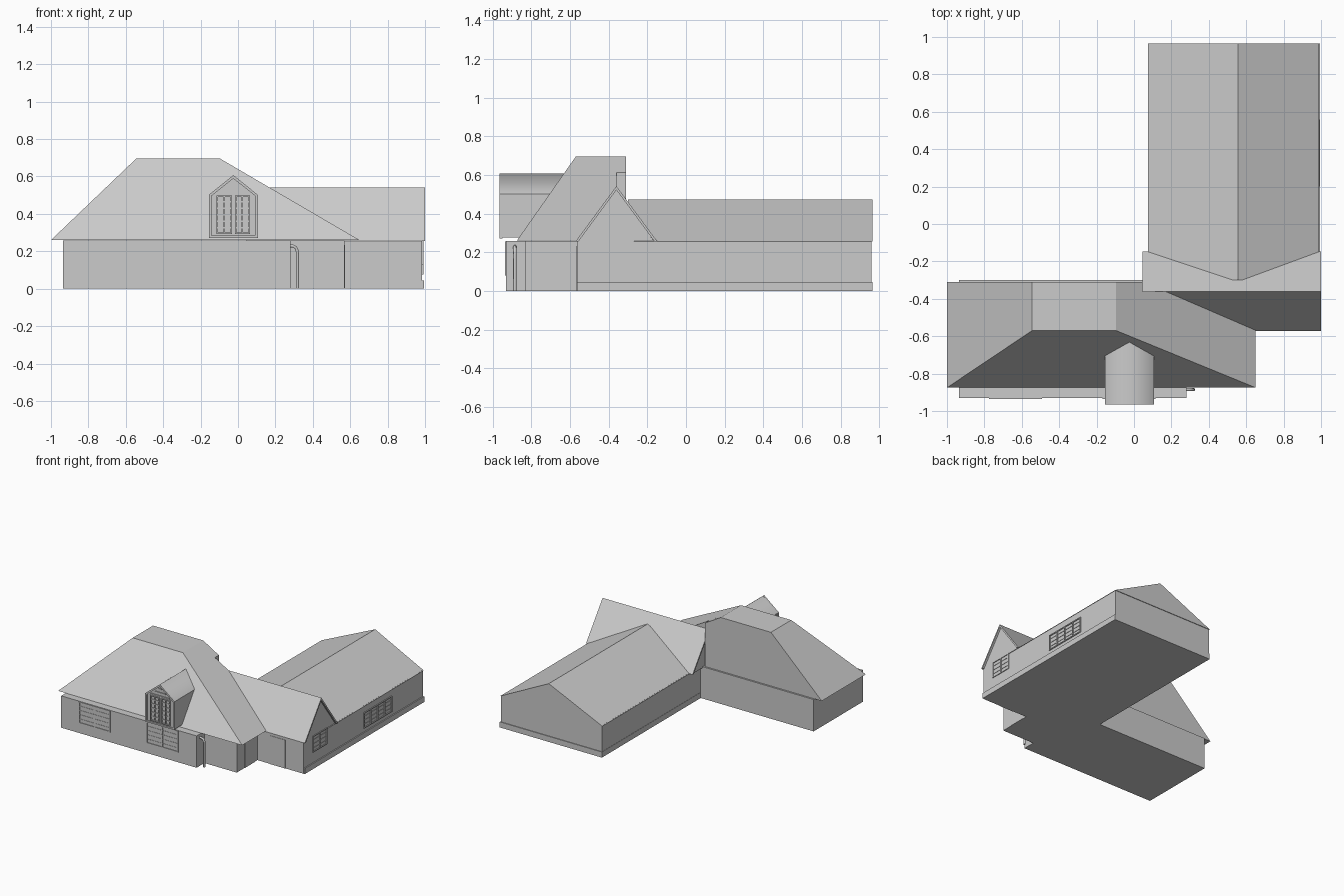
import bpy, bmesh
from mathutils import Vector

if "Cube" in bpy.data.objects:
    bpy.data.objects.remove(bpy.data.objects["Cube"])


def finish(name, bm):
    bmesh.ops.recalc_face_normals(bm, faces=bm.faces)
    me = bpy.data.meshes.new(name)
    bm.to_mesh(me)
    bm.free()
    ob = bpy.data.objects.new(name, me)
    bpy.context.collection.objects.link(ob)
    return ob


def place(axis, u, v, w):
    """Profile point (u, v) at distance w along the axis."""
    return {'x': (w, u, v), 'y': (u, w, v), 'z': (u, v, w)}[axis]


def loft(bm, lo, hi):
    a = [bm.verts.new(p) for p in lo]
    b = [bm.verts.new(p) for p in hi]
    bm.faces.new(a)
    bm.faces.new(b)
    n = len(a)
    for i in range(n):
        j = (i + 1) % n
        bm.faces.new((a[i], a[j], b[j], b[i]))


def prism(name, pts, axis, start, end):
    bm = bmesh.new()
    loft(bm, [place(axis, u, v, start) for u, v in pts],
         [place(axis, u, v, end) for u, v in pts])
    return finish(name, bm)


def rect(u0, u1, v0, v1):
    return [(u0, v0), (u1, v0), (u1, v1), (u0, v1)]


def window(name, axis, w, out, u0, u1, v0, v1, mullions, rows, t=0.008, thin=0.004):
    """Frame, main mullions (positions) and thin glazing bars on a wall plane."""
    bars = [(u0, u0 + t, v0, v1), (u1 - t, u1, v0, v1),
            (u0, u1, v0, v0 + t), (u0, u1, v1 - t, v1)]
    bars += [(m - t / 2, m + t / 2, v0, v1) for m in mullions]
    fine = []
    for i in range(1, rows):
        v = v0 + (v1 - v0) * i / rows
        fine.append((u0, u1, v - thin / 2, v + thin / 2))
    bm = bmesh.new()
    for group, depth in ((bars, out), (fine, out * 0.5)):
        for b in group:
            q = rect(*b)
            loft(bm, [place(axis, u, v, w - out * 0.3) for u, v in q],
                 [place(axis, u, v, w + depth) for u, v in q])
    return finish(name, bm)


# Walls: one L-shaped footprint with the stepped entrance corner
prism("walls", [(-.935, -.93), (.28, -.93), (.28, -.83), (.57, -.83), (.57, -.565),
                (.985, -.565), (.985, .96), (.08, .96), (.08, -.3), (-.935, -.3)],
      'z', 0, .258)
prism("wing_plinth", rect(.078, .994, -.563, .966), 'z', 0, .045)

# Main hipped roof with flat top, cut off vertically at the back
bm = bmesh.new()
loft(bm, [(x, y, .26) for x, y in rect(-1, .65, -.875, -.36)],
     [(x, y, .695) for x, y in rect(-.545, -.095, -.57, -.36)])
finish("main_roof", bm)
prism("main_roof_back", [(-1, .26), (-.545, .695), (-.095, .695), (.045, .613), (.045, .26)],
      'y', -.36, -.31)

# Rear wing roof
prism("wing_roof", [(.075, .255), (.99, .255), (.555, .472)], 'y', -.3, .965)

# Cross roof: gable body plus an overhanging roof shell
prism("cross_gable", [(-.565, .25), (-.16, .25), (-.36, .525)], 'x', .06, .985)
prism("cross_roof", [(-.572, .255), (-.36, .542), (-.148, .255),
                     (-.163, .255), (-.36, .522), (-.557, .255)], 'x', .045, 1.0)

# Dormer body, smooth roof sheet and gable trim
cx = -.025
prism("dormer_body", [(cx - .128, .275), (cx + .128, .275), (cx + .128, .5),
                      (cx, .603), (cx - .128, .5)], 'y', -.957, -.58)
bm = bmesh.new()
a, b = [[bm.verts.new((x, y, z)) for x, z in
         ((cx - .131, .502), (cx, .607), (cx + .131, .502))] for y in (-.965, -.58)]
for i in (0, 1):
    bm.faces.new((a[i], a[i + 1], b[i + 1], b[i]))
roof = finish("dormer_roof", bm)
for p in roof.data.polygons:
    p.use_smooth = True
prism("dormer_trim", [(cx - .131, .275), (cx - .131, .502), (cx, .607), (cx + .131, .502),
                      (cx + .131, .275), (cx + .117, .275), (cx + .117, .496), (cx, .589),
                      (cx - .117, .496), (cx - .117, .275)], 'y', -.966, -.95)
prism("dormer_sill", rect(cx - .131, cx + .131, .272, .284), 'y', -.966, -.95)
prism("dormer_lintel", rect(cx - .085, cx + .085, .505, .513), 'y', -.964, -.95)
prism("dormer_upper_trim", rect(cx - .05, cx + .05, .532, .54), 'y', -.964, -.95)
prism("dormer_vent", rect(cx - .014, cx + .014, .566, .571), 'y', -.964, -.95)

# Dormer casements
for side, u in (("left", cx - .09), ("right", cx + .008)):
    window("dormer_casement_" + side, 'y', -.957, -.009, u, u + .082, .292, .498,
           [u + .041], 6, .008, .008)

# Wall windows
window("front_window_left", 'y', -.93, -.005, -.775, -.493, .08, .255, [-.634], 5)
window("front_window_right", 'y', -.93, -.005, -.168, .116, .08, .255, [-.026], 5)
window("side_window_wing", 'x', .985, .007, .2, .56, .075, .203, [.29, .378, .47], 4)
window("side_window_gable", 'x', .985, .006, -.455, -.27, .13, .262, [-.362], 4)


# Doors as thin raised panels
prism("front_door", rect(.69, .82, 0, .23), 'y', -.568, -.56)
prism("side_door", rect(-.73, -.6, 0, .235), 'x', .565, .573)

# Curved downpipe beside the entrance
cu = bpy.data.curves.new("downpipe", 'CURVE')
cu.dimensions = '3D'
cu.bevel_depth = .009
cu.bevel_resolution = 1
cu.use_fill_caps = True
pts = [(.272, .23), (.295, .228), (.309, .22), (.316, .205), (.318, .185), (.318, 0)]
sp = cu.splines.new('POLY')
sp.points.add(len(pts) - 1)
for p, (x, z) in zip(sp.points, pts):
    p.co = (x, -.885, z, 1)
bpy.context.collection.objects.link(bpy.data.objects.new("downpipe", cu))
